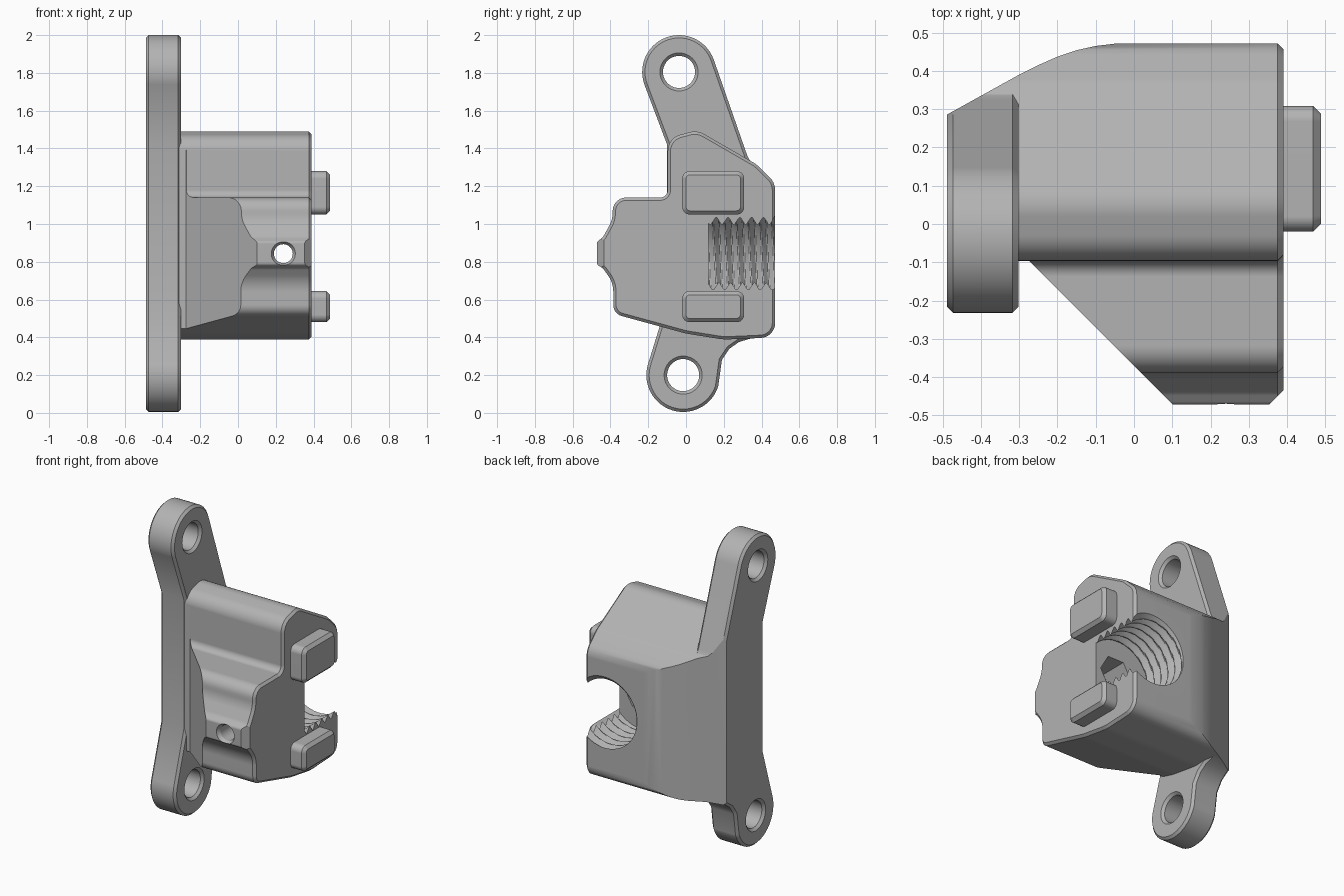
import bpy, bmesh, math
from mathutils import Vector

cube = bpy.data.objects.get("Cube")
if cube:
    bpy.data.objects.remove(cube, do_unlink=True)

grey = bpy.data.materials.new("warm_grey_metal")
grey.use_nodes = True
COLOUR = (0.45, 0.45, 0.45, 1)
grey.diffuse_color = COLOUR
grey.node_tree.nodes["Principled BSDF"].inputs["Base Color"].default_value = COLOUR


def make_object(name, bm):
    bmesh.ops.recalc_face_normals(bm, faces=bm.faces)
    mesh = bpy.data.meshes.new(name)
    bm.to_mesh(mesh)
    bm.free()
    mesh.materials.append(grey)
    obj = bpy.data.objects.new(name, mesh)
    bpy.context.collection.objects.link(obj)
    return obj


def rounded(corners, steps=7):
    """Polygon from (a, b, radius) corners, each rounded by an arc."""
    out = []
    n = len(corners)
    for i, (a, b, r) in enumerate(corners):
        p = Vector((a, b))
        if r == 0:
            out.append(p)
            continue
        u = (Vector(corners[i - 1][:2]) - p).normalized()
        v = (Vector(corners[(i + 1) % n][:2]) - p).normalized()
        half = u.angle(v) / 2
        centre = p + (u + v).normalized() * (r / math.sin(half))
        start = p + u * (r / math.tan(half)) - centre
        sweep = math.pi - 2 * half
        if u.x * v.y - u.y * v.x > 0:
            sweep = -sweep
        for k in range(steps + 1):
            t = sweep * k / steps
            c, s = math.cos(t), math.sin(t)
            out.append(centre + Vector((c * start.x - s * start.y,
                                        s * start.x + c * start.y)))
    return out


def prism(name, outline, lo, hi, axis="x", chamfer=0, both=False):
    """Extrude an outline along x (yz outline) or z (xy outline)."""
    place = (lambda p, d: (d, p[0], p[1])) if axis == "x" else (lambda p, d: (p[0], p[1], d))
    bm = bmesh.new()
    ends = [[bm.verts.new(place(p, d)) for p in outline] for d in (lo, hi)]
    caps = [bm.faces.new(e) for e in ends]
    n = len(outline)
    for i in range(n):
        j = (i + 1) % n
        bm.faces.new((ends[0][i], ends[0][j], ends[1][j], ends[1][i]))
    bmesh.ops.recalc_face_normals(bm, faces=bm.faces)
    if chamfer:
        rim = set(caps[1].edges) | (set(caps[0].edges) if both else set())
        bmesh.ops.bevel(bm, geom=list(rim), offset=chamfer, segments=1,
                        affect="EDGES", clamp_overlap=False)
    return make_object(name, bm)


def turned(name, rings, centre, axis, seg=40):
    """Round solid along x or y; ring radius is a number or a function of angle."""
    bm = bmesh.new()
    rows = []
    for t, r in rings:
        row = []
        for k in range(seg):
            a = math.tau * k / seg
            rad = r(a) if callable(r) else r
            p, q = centre[0] + rad * math.cos(a), centre[1] + rad * math.sin(a)
            row.append(bm.verts.new((p, t, q) if axis == "y" else (t, p, q)))
        rows.append(row)
    for lower, upper in zip(rows, rows[1:]):
        for k in range(seg):
            j = (k + 1) % seg
            bm.faces.new((lower[k], lower[j], upper[j], upper[k]))
    bm.faces.new(rows[0])
    bm.faces.new(rows[-1])
    return make_object(name, bm)


def combine(target, other, operation):
    mod = target.modifiers.new("combine", "BOOLEAN")
    mod.operation = operation
    mod.solver = "EXACT"
    mod.object = other
    bpy.context.view_layer.objects.active = target
    bpy.ops.object.modifier_apply(modifier=mod.name)
    bpy.data.objects.remove(other, do_unlink=True)


def finish(obj):
    bpy.ops.object.select_all(action="DESELECT")
    obj.select_set(True)
    bpy.context.view_layer.objects.active = obj
    bpy.ops.object.shade_smooth_by_angle(angle=math.radians(28))
    obj.modifiers.new("even_shading", "WEIGHTED_NORMAL").keep_sharp = True


# Main block with the stepped front boss
body_outline = rounded([
    (-0.097, 1.14, 0.04), (-0.097, 1.455, 0.09), (0.06, 1.497, 0.1),
    (0.37, 1.318, 0.1), (0.472, 1.22, 0.1), (0.472, 0.40, 0.08),
    (0.2, 0.388, 0.3), (0, 0.42, 0.3), (-0.385, 0.525, 0.06),
    (-0.385, 0.69, 0.15), (-0.44, 0.765, 0.05), (-0.472, 0.785, 0.02),
    (-0.472, 0.905, 0.02), (-0.44, 0.93, 0.05), (-0.39, 1.02, 0.15),
    (-0.385, 1.14, 0.07)])
body = prism("bracket_body", body_outline, -0.42, 0.39, chamfer=0.015)
front_slant = prism("front_slant_cutter",
                    [(-0.274, -0.0965), (-0.6, -0.0965), (-0.6, -0.8), (0.43, -0.8)],
                    -1, 3, "z")
combine(body, front_slant, "DIFFERENCE")
end_slant = prism("end_slant_cutter", [(0.345, -0.48), (0.5, -0.325), (0.5, -0.48)],
                  -1, 3, "z")
combine(body, end_slant, "DIFFERENCE")

# Mounting plate with two round-ended arms
TOP_EYE, LOW_EYE, EYE_R = (-0.037, 1.805), (-0.015, 0.2), 0.195


def eye_arc(eye, start, end, steps=28):
    angles = [math.radians(start + (end - start) * k / steps) for k in range(steps + 1)]
    return [(eye[0] + EYE_R * math.cos(a), eye[1] + EYE_R * math.sin(a)) for a in angles]


plate_outline = (eye_arc(TOP_EYE, 19, 200)
                 + [(-0.1, 1.42), (-0.1, 0.585)]
                 + eye_arc(LOW_EYE, 163, 342)
                 + [(0.19, 0.28), (0.23, 0.34), (0.28, 0.375), (0.34, 0.393), (0.40, 0.40),
                    (0.46, 0.43), (0.46, 1.22), (0.40, 1.285), (0.345, 1.325), (0.325, 1.36)])
plate = prism("mounting_plate", plate_outline, -0.488, -0.302, chamfer=0.015, both=True)
combine(body, plate, "UNION")

# Swept back surface shared by plate and block
sweep = prism("back_sweep_cutter",
              [(-0.6, 0.224), (-0.30, 0.39), (-0.25, 0.415), (-0.2, 0.437), (-0.15, 0.454),
               (-0.1, 0.465), (-0.05, 0.471), (0, 0.473), (0, 0.8), (-0.6, 0.8)], -1, 3, "z")
combine(body, sweep, "DIFFERENCE")

# Countersunk mounting holes
for eye in (TOP_EYE, LOW_EYE):
    hole = turned("eye_cutter", [(-0.495, 0.108), (-0.472, 0.085), (-0.318, 0.085),
                                 (-0.295, 0.108)], eye, "x")
    combine(body, hole, "DIFFERENCE")

# Threaded socket opening at the back and side
AXIS, PITCH, FLOOR = (0.24, 0.843), 0.0625, 0.12


def thread_radius(t):
    def radius(a):
        phase = (t / PITCH - a / math.tau) % 1
        return 0.215 + 0.028 * min(1, max(0, 1.15 - abs(2.6 * phase - 1.3)))
    return radius


rings = [(FLOOR + PITCH * k / 16, thread_radius(PITCH * k / 16)) for k in range(98)]
combine(body, turned("thread_cutter", rings, AXIS, "y", 48), "DIFFERENCE")

# Hexagonal pocket and small through hole behind the socket
combine(body, turned("hex_cutter", [(-0.06, 0.115), (FLOOR + 0.05, 0.115)], AXIS, "y", 6),
        "DIFFERENCE")
combine(body, turned("pin_cutter", [(-0.49, 0.075), (-0.45, 0.05), (0, 0.05)], AXIS, "y"),
        "DIFFERENCE")
finish(body)

# Locating lugs on the end face
for name, low, high in (("upper_lug", 1.05, 1.28), ("lower_lug", 0.48, 0.645)):
    outline = rounded([(-0.02, low, 0.04), (0.308, low, 0.04),
                       (0.308, high, 0.04), (-0.02, high, 0.04)])
    finish(prism(name, outline, 0.38, 0.488, chamfer=0.02))
